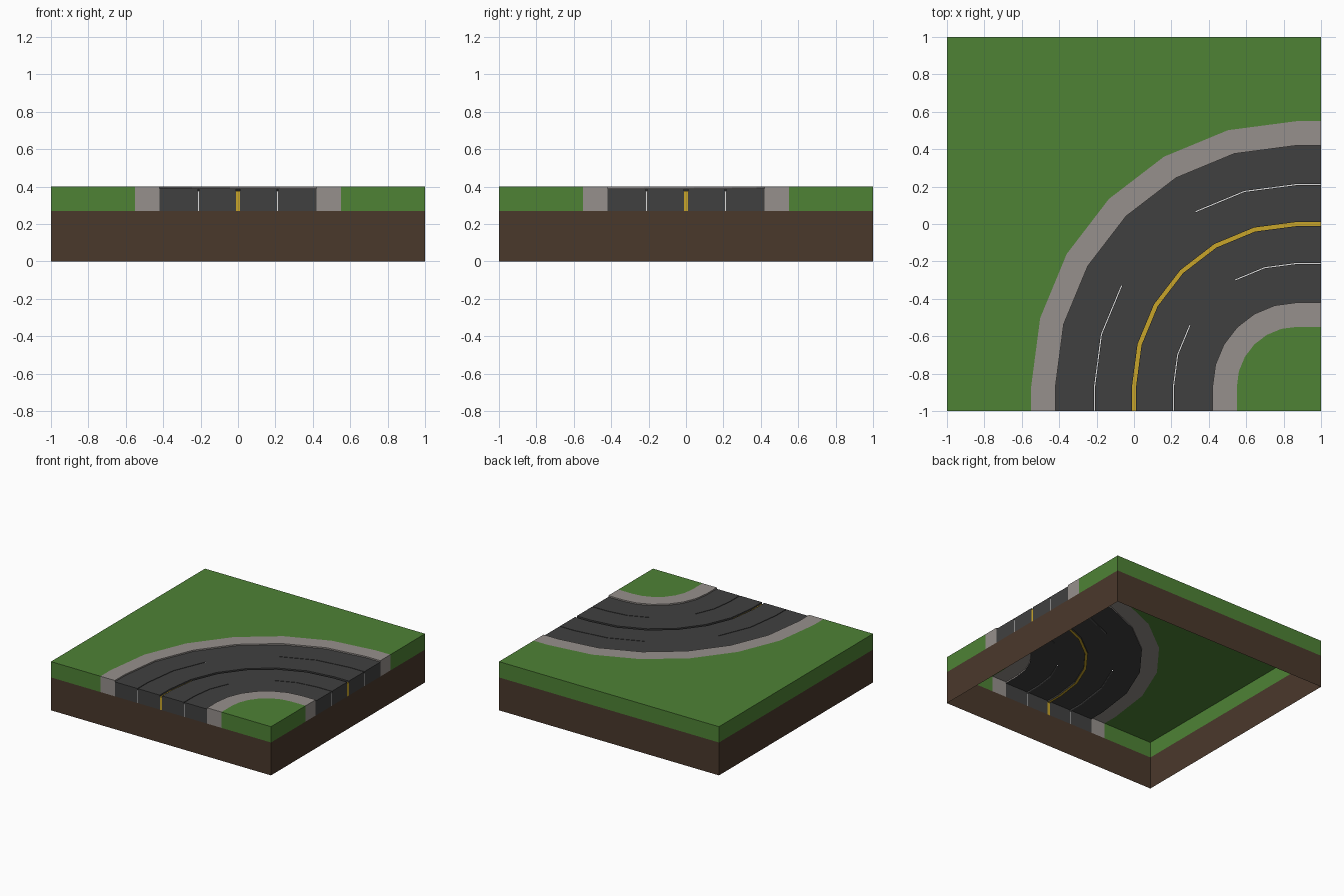
import bpy, bmesh, math

if "Cube" in bpy.data.objects:
    bpy.data.objects.remove(bpy.data.objects["Cube"])

DIRT_TOP, TOP, ROAD, LINE = 0.27, 0.40, 0.389, 0.376   # heights
BEND = 0.87                                            # bend centre (BEND, -BEND)
LAST = 8                                               # last station along the bend


def material(name, rgb):
    m = bpy.data.materials.new(name)
    lin = [((c / 255 + 0.055) / 1.055) ** 2.4 for c in rgb]
    m.diffuse_color = (*lin, 1)
    m.use_nodes = True
    m.node_tree.nodes["Principled BSDF"].inputs["Base Color"].default_value = m.diffuse_color
    return m


GRASS = material("grass_green", (78, 130, 53))
KERB = material("kerb_grey", (150, 144, 140))
ASPHALT = material("asphalt", (64, 64, 64))
DIRT = material("dirt_brown", (74, 56, 43))
YELLOW = material("line_yellow", (200, 165, 42))
WHITE = material("line_white", (222, 222, 222))


def station(offset, i):
    """Point on the curve parallel to the road centre at a station."""
    if i == 0:
        return (offset, -1)
    if i == LAST:
        return (1, -offset)
    t, r = math.radians(15 * (i - 1)), BEND - offset
    return (BEND - r * math.cos(t), -BEND + r * math.sin(t))


def face(bm, pts):
    bm.faces.new([bm.verts.new(p) for p in pts])


def sweep(bm, profile, start=0, end=LAST):
    """Sweep (offset, z) points along the bend, with skirts at the tile edges."""
    for (o0, z0), (o1, z1) in zip(profile, profile[1:]):
        for i in range(start, end):
            face(bm, [(*station(o0, i), z0), (*station(o1, i), z1),
                      (*station(o1, i + 1), z1), (*station(o0, i + 1), z0)])
        if o0 == o1:
            continue
        for i in {start, end} & {0, LAST}:
            a, b = station(o0, i), station(o1, i)
            pts = [(*a, DIRT_TOP), (*b, DIRT_TOP), (*b, z1), (*a, z0)]
            face(bm, pts if i == 0 else pts[::-1])


def wall(bm, path, z0, z1):
    for a, b in zip(path, path[1:]):
        face(bm, [(*a, z0), (*b, z0), (*b, z1), (*a, z1)])


def finish(bm, name, mat):
    bmesh.ops.remove_doubles(bm, verts=bm.verts, dist=0.0005)
    me = bpy.data.meshes.new(name)
    bm.to_mesh(me)
    bm.free()
    me.materials.append(mat)
    bpy.context.collection.objects.link(bpy.data.objects.new(name, me))


# Dirt base: open-bottomed ring of walls
bm = bmesh.new()
wall(bm, [(-1, -1), (1, -1), (1, 1), (-1, 1), (-1, -1)], 0, DIRT_TOP)
finish(bm, "dirt_base", DIRT)

# Grass on both sides of the road, with side walls
outer = [(1, 0.55), (1, 1), (-1, 1), (-1, -1), (-0.55, -1)]
inner = [(0.55, -1), (1, -1), (1, -0.55)]
for name, path, offset, order in (
        ("outer_grass", outer, -0.55, range(1, LAST)),
        ("inner_grass", inner, 0.55, range(LAST - 1, 0, -1))):
    bm = bmesh.new()
    wall(bm, path, DIRT_TOP, TOP)
    face(bm, [(*p, TOP) for p in path + [station(offset, i) for i in order]])
    finish(bm, name, GRASS)

# Kerbs, with a small step down to the road
for name, profile in (
        ("outer_kerb", [(-0.55, TOP), (-0.42, TOP), (-0.42, ROAD)]),
        ("inner_kerb", [(0.42, ROAD), (0.42, TOP), (0.55, TOP)])):
    bm = bmesh.new()
    sweep(bm, profile)
    finish(bm, name, KERB)

# Road lanes with narrow grooves that hold the painted lines
YW, WW, WO = 0.011, 0.003, 0.211     # half widths, white line offset
road, white, yellow = bmesh.new(), bmesh.new(), bmesh.new()
dashes = ((0, 3), (5, LAST))
for side in (-1, 1):
    def lane(*pts):
        pts = [(side * o, z) for o, z in pts]
        return pts if side > 0 else pts[::-1]
    for s, e in dashes:
        sweep(road, lane((YW, LINE), (YW, ROAD), (WO - WW, ROAD), (WO - WW, LINE)), s, e)
        sweep(road, lane((WO + WW, LINE), (WO + WW, ROAD), (0.42, ROAD)), s, e)
        sweep(white, lane((WO - WW, LINE), (WO + WW, LINE)), s, e)
    sweep(road, lane((YW, LINE), (YW, ROAD), (0.42, ROAD)), 3, 5)
sweep(yellow, [(-YW, LINE), (YW, LINE)])
finish(road, "road", ASPHALT)
finish(white, "lane_dashes", WHITE)
finish(yellow, "centre_line", YELLOW)
